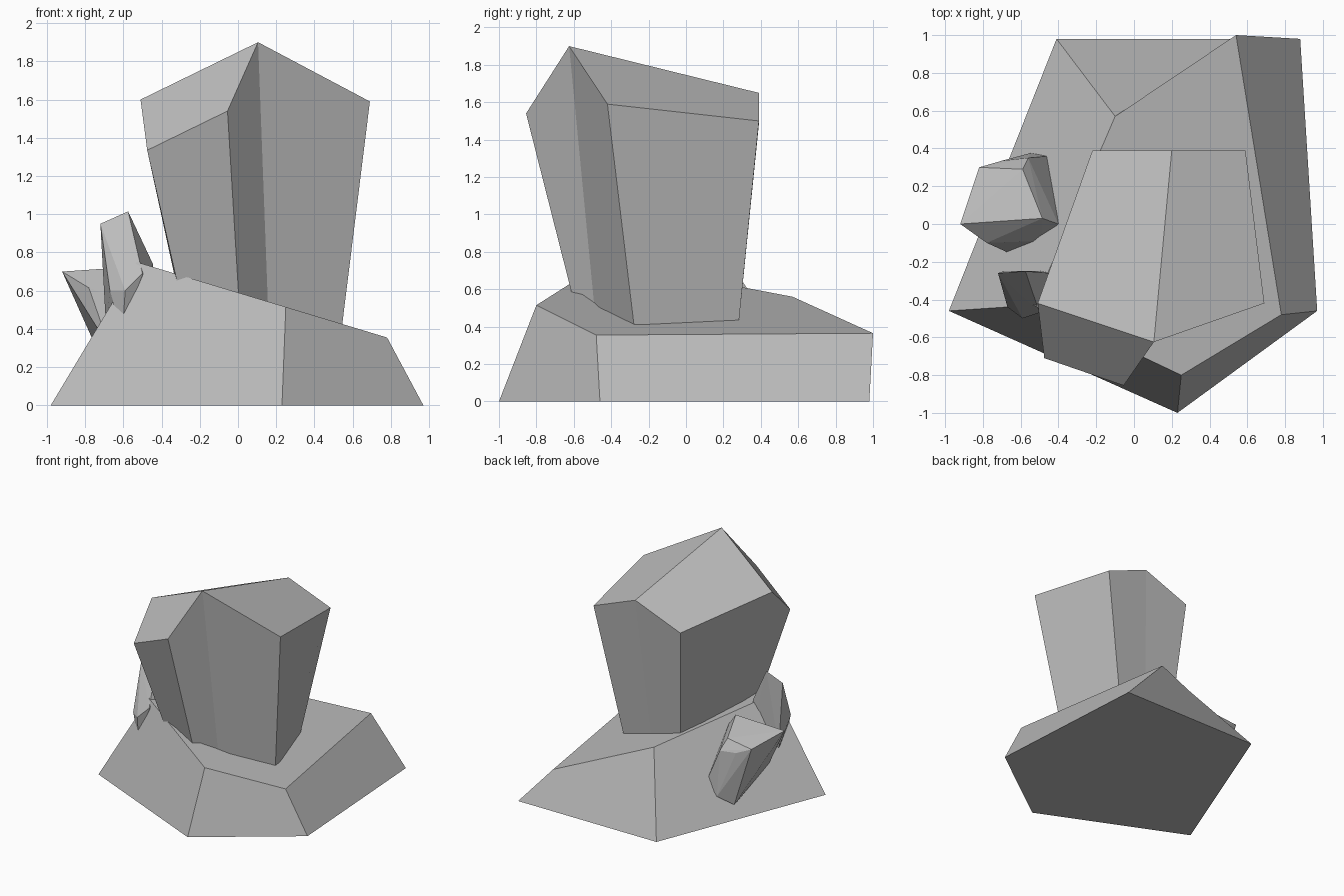
import bpy
import bmesh

# Remove the default cube only
default_cube = bpy.data.objects.get("Cube")
if default_cube:
    bpy.data.objects.remove(default_cube, do_unlink=True)

# One stone colour for everything
stone = bpy.data.materials.new("grey stone")
stone.use_nodes = True
grey = (0.5, 0.5, 0.5, 1)
stone.diffuse_color = grey
stone.node_tree.nodes["Principled BSDF"].inputs["Base Color"].default_value = grey


def finish(bm, name):
    """Turn a bmesh into a flat-shaded stone object."""
    bmesh.ops.recalc_face_normals(bm, faces=bm.faces)
    mesh = bpy.data.meshes.new(name)
    bm.to_mesh(mesh)
    bm.free()
    mesh.materials.append(stone)
    obj = bpy.data.objects.new(name, mesh)
    bpy.context.collection.objects.link(obj)
    return obj


def loft(name, lower, upper, caps):
    """Join a lower and an upper ring with walls, then close both ends."""
    bm = bmesh.new()
    low = [bm.verts.new(p) for p in lower]
    top = [bm.verts.new(p) for p in upper]
    count = len(low)
    for i in range(count):
        j = (i + 1) % count
        bm.faces.new((low[i], low[j], top[j], top[i]))
    bm.faces.new(list(reversed(low)))
    for cap in caps:
        bm.faces.new([top[i] for i in cap])
    return finish(bm, name)


def shard(name, points):
    """Small crystal: the convex hull of its corners."""
    bm = bmesh.new()
    for p in points:
        bm.verts.new(p)
    result = bmesh.ops.convex_hull(bm, input=bm.verts)
    unused = [g for g in result["geom_interior"] if isinstance(g, bmesh.types.BMVert)]
    bmesh.ops.delete(bm, geom=unused, context="VERTS")
    return finish(bm, name)


# Rock base: five-sided block with a sloping top
base_floor = [(-.98, -.46), (.23, -1), (.97, -.46), (.88, .98), (-.41, .98)]
base_top = [(-.53, -.43, .75), (.25, -.8, .515), (.78, -.48, .355),
            (.54, 1, .365), (-.1, .57, .56)]
loft("rock_base", [(x, y, 0) for x, y in base_floor], base_top, [range(5)])

# Large crystal: tapered column, ring runs from the front middle corner
# past the apex, right, back and left sides
column_foot = [(.02, -.54), (.165, -.47), (.53, -.265), (.36, .27),
               (.11, .27), (-.137, .27), (-.25, -.26), (-.24, -.45)]
column_top = [(-.055, -.855, 1.54), (.105, -.625, 1.9), (.69, -.42, 1.59),
              (.59, .39, 1.5), (.2, .39, 1.65), (-.22, .39, 1.485),
              (-.51, -.42, 1.6), (-.475, -.71, 1.335)]
roof_faces = [(1, 2, 3, 4), (1, 4, 5, 6), (0, 1, 6, 7)]
loft("large_crystal", [(x, y, .3) for x, y in column_foot], column_top, roof_faces)

# Broad shard leaning out of the side
shard("broad_shard", [
    (-.92, 0, .7), (-.485, .03, .73), (-.82, .3, .63), (-.59, .29, .66),
    (-.78, -.1, .615), (-.67, -.15, .3), (-.4, 0, .62), (-.49, -.09, .5),
    (-.7, .335, .58), (-.56, .35, .57), (-.55, .375, .19), (-.45, .36, .3),
    (-.66, .3, .12)])

# Narrow upright shard at the front corner
shard("narrow_shard", [
    (-.72, -.26, .95), (-.575, -.25, 1.015), (-.445, -.26, .74),
    (-.67, -.44, .6), (-.59, -.5, .6), (-.5, -.47, .69),
    (-.605, -.46, .38), (-.69, -.25, .4), (-.45, -.25, .5)])
